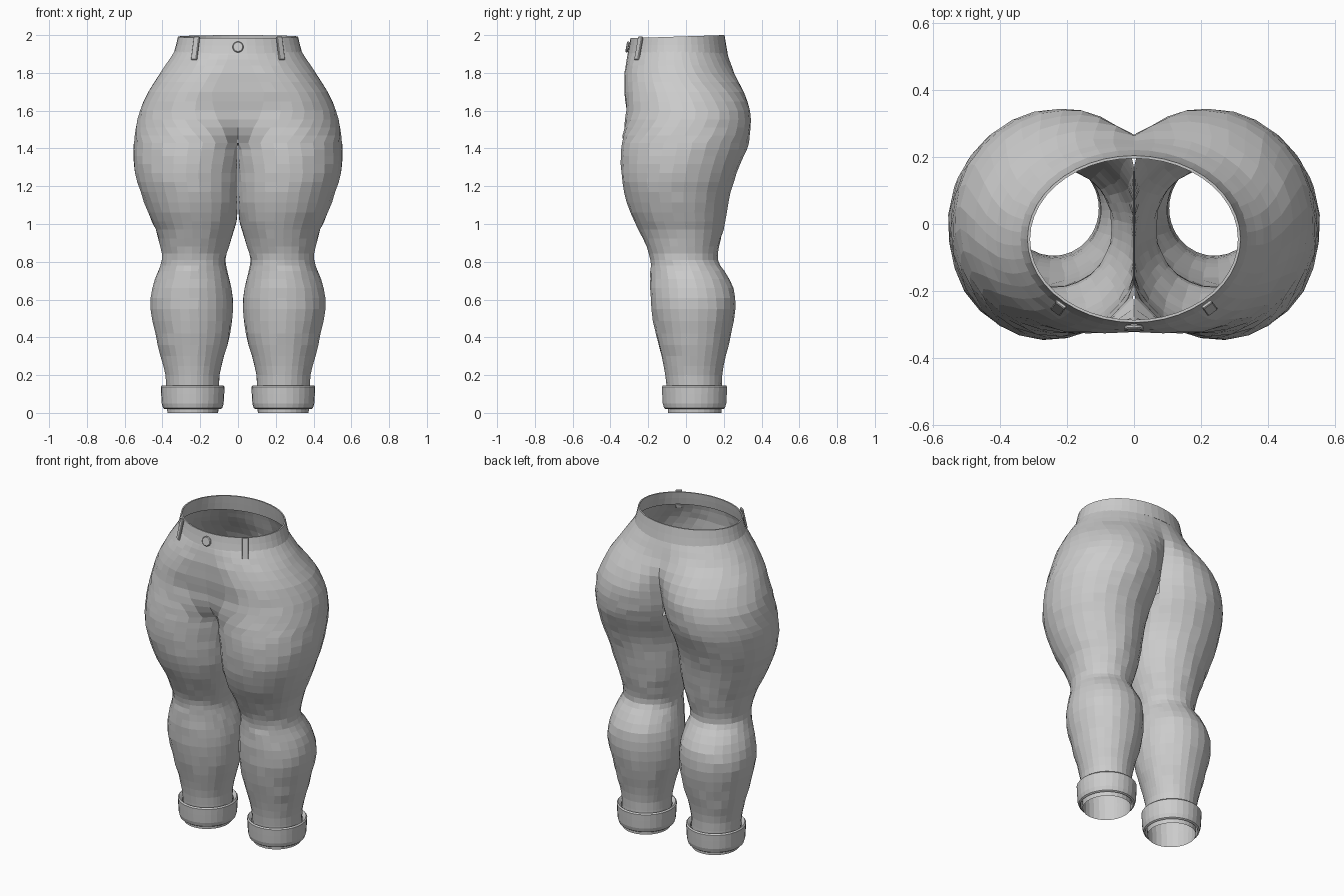
import bpy, bmesh, math, random
from mathutils import Vector

if "Cube" in bpy.data.objects:
    bpy.data.objects.remove(bpy.data.objects["Cube"])

random.seed(4)
M, K = 22, 9          # points on the outer arc / inner-thigh strip of each ring
CROTCH = 1.43


def mat(name, c):
    m = bpy.data.materials.new(name)
    m.diffuse_color = (c, c, c, 1)
    m.use_nodes = True
    m.node_tree.nodes["Principled BSDF"].inputs["Base Color"].default_value = m.diffuse_color
    return m


CLOTH = mat("grey cloth", 0.6)


def finish(name, bm, mirror=False, recalc=True):
    if recalc:
        bmesh.ops.recalc_face_normals(bm, faces=bm.faces)
    me = bpy.data.meshes.new(name)
    bm.to_mesh(me)
    bm.free()
    me.materials.append(CLOTH)
    ob = bpy.data.objects.new(name, me)
    bpy.context.collection.objects.link(ob)
    if mirror:
        md = ob.modifiers.new("mirror", 'MIRROR')
        md.merge_threshold = 0.001
    return ob


# Leg stations: z, inner x, outer x, front y, back y
LEG = [
    (0.00, .105, .375, -.095, .188), (0.10, .10, .38, -.10, .19), (0.20, .098, .385, -.11, .192),
    (0.30, .073, .41, -.13, .21), (0.42, .042, .44, -.16, .24), (0.55, .028, .465, -.184, .262),
    (0.66, .036, .455, -.19, .253), (0.75, .055, .422, -.188, .205), (0.81, .066, .403, -.188, .167),
    (0.88, .048, .412, -.21, .175), (0.97, .02, .437, -.252, .198), (1.06, -.004, .478, -.295, .215),
    (1.17, -.02, .518, -.33, .238)]
# Hip stations: z, outer x, front y, back y, centre x, virtual inner x front, virtual inner x back
HIP = [
    (1.27, .545, -.343, .27, .26, -.03, -.03), (1.36, .555, -.345, .308, .25, -.045, -.045),
    (CROTCH, .553, -.34, .332, .24, -.07, -.06), (1.51, .543, -.328, .343, .225, -.20, -.075),
    (1.60, .52, -.318, .34, .20, -.45, -.09), (1.70, .475, -.325, .306, .15, -.6, -.16),
    (1.80, .412, -.325, .255, .08, -.5, -.3), (1.87, .365, -.315, .23, .03, -.36, -.34),
    (1.912, .338, -.305, .216, 0, -.338, -.338)]
ST = [(z, xo, yf, yb, (xi + xo) / 2, xi, xi) for z, xi, xo, yf, yb in LEG] + HIP


def catmull(a, b, c, d, t):
    return [0.5 * (2 * q + (r - p) * t + (2 * p - 5 * q + 4 * r - s) * t * t
            + (3 * q - p - 3 * r + s) * t ** 3) for p, q, r, s in zip(a, b, c, d)]


def ring(st):
    z, xo, yf, yb, cx, xf, xb = st
    cy = (yf + yb) / 2

    def pt(a):
        s, c = math.sin(a), math.cos(a)
        rx = xo - cx if c > 0 else cx - (xf if s < 0 else xb)
        ry = yb - cy if s > 0 else cy - yf
        return cx + rx * c, cy + ry * s

    def limit(xi):      # angle where the ring meets the centre plane
        return min(math.radians(140), math.acos(max(-1, min(1, -cx / (cx - xi)))))
    af, ab = limit(xf), limit(xb)
    pts = [pt(-af + (ab + af) * i / (M - 1)) for i in range(M)]
    pf, pb = pts[0], pts[-1]
    for k in range(1, K + 1):
        t = k / (K + 1)
        x, y = pt(ab + (2 * math.pi - af - ab) * t)
        if x < 0.003:
            y = pb[1] + (pf[1] - pb[1]) * t
        pts.append((x, y))
    gap = 0 if z >= CROTCH - 0.001 else 0.003
    out = []
    for x, y in pts:
        j = 0.0025 if 0.25 < z < 1.85 and x > 0.02 else 0
        x = x + random.uniform(-j, j)
        out.append(Vector((0 if gap == 0 and x < 0.002 else max(x, gap), y + random.uniform(-j, j), z)))
    return out


# Trousers body: half loft from ankle to waist, mirrored
bm = bmesh.new()
rows = []
for i in range(len(ST) - 1):
    q = [ST[max(i - 1, 0)], ST[i], ST[i + 1], ST[min(i + 2, len(ST) - 1)]]
    for t in (0, 0.5):
        rows.append(catmull(*q, t))
rows.append(ST[-1])
rows = [[bm.verts.new(p) for p in ring(r)] for r in rows]
n = M + K
for a, b in zip(rows, rows[1:]):
    hip = a[0].co.z >= CROTCH - 0.001
    for i in range(n):
        if hip and i >= M - 1:      # no inner wall above the crotch
            continue
        j = (i + 1) % n
        bm.faces.new((a[i], a[j], b[j], b[i]))
bmesh.ops.delete(bm, geom=[v for v in bm.verts if not v.link_faces], context='VERTS')
finish("trouser_legs_and_seat", bm, mirror=True, recalc=False)


def band(name, profile, seg, closed, mirror):
    """Loft elliptical rings given as (cx, rx, front y, back y, z, front dip)."""
    bm = bmesh.new()
    rs = []
    for cx, rx, yf, yb, z, dip in profile:
        r = []
        for i in range(seg):
            a = 2 * math.pi * i / seg
            r.append(bm.verts.new((cx + rx * math.cos(a), (yf + yb) / 2 + (yb - yf) / 2 * math.sin(a),
                                   z - dip * (1 - math.sin(a)) / 2)))
        rs.append(r)
    pairs = list(zip(rs, rs[1:])) + ([(rs[-1], rs[0])] if closed else [])
    for a, b in pairs:
        for i in range(seg):
            j = (i + 1) % seg
            bm.faces.new((a[i], a[j], b[j], b[i]))
    return finish(name, bm, mirror, recalc=closed)


# Waistband with a folded rim
band("waistband", [(0, .332, -.30, .212, 1.902, 0), (0, .341, -.309, .221, 1.902, 0),
                   (0, .328, -.30, .212, 1.95, .004), (0, .318, -.294, .204, 2.0, .016),
                   (0, .310, -.286, .196, 2.0, .016), (0, .320, -.292, .204, 1.95, .004)], 44, True, False)

# Rolled cuffs
cuff = []
for z, o in ((.05, .002), (.13, .004), (.14, .014), (.146, .022), (.138, .029), (.10, .027),
             (.05, .024), (.026, .017), (.02, .008)):
    cuff.append((.24, .14 + o, -.10 - o, .19 + o, z, 0))
band("rolled_cuff", cuff, 30, True, True)


def box(bm, centre, size, angle, tilt=0):
    from mathutils import Matrix
    m = Matrix.Translation(centre) @ Matrix.Rotation(angle, 4, 'Z') @ Matrix.Rotation(tilt, 4, 'X')
    bmesh.ops.create_cube(bm, size=1, matrix=m @ Matrix.Diagonal((*size, 1)))


# Belt loops at the front
bm = bmesh.new()
box(bm, (.225, -.25, 1.93), (.036, .012, .125), math.radians(36), math.radians(-12))
bmesh.ops.bevel(bm, geom=list(bm.edges), offset=.003, segments=1, affect='EDGES')
finish("belt_loop", bm, mirror=True)

# Button
bpy.ops.mesh.primitive_cylinder_add(vertices=20, radius=.029, depth=.014,
                                    location=(0, -.31, 1.937), rotation=(math.radians(80), 0, 0))
ob = bpy.context.object
ob.name = "waist_button"
ob.data.materials.append(CLOTH)
bv = ob.modifiers.new("bevel", 'BEVEL')
bv.width = .004
